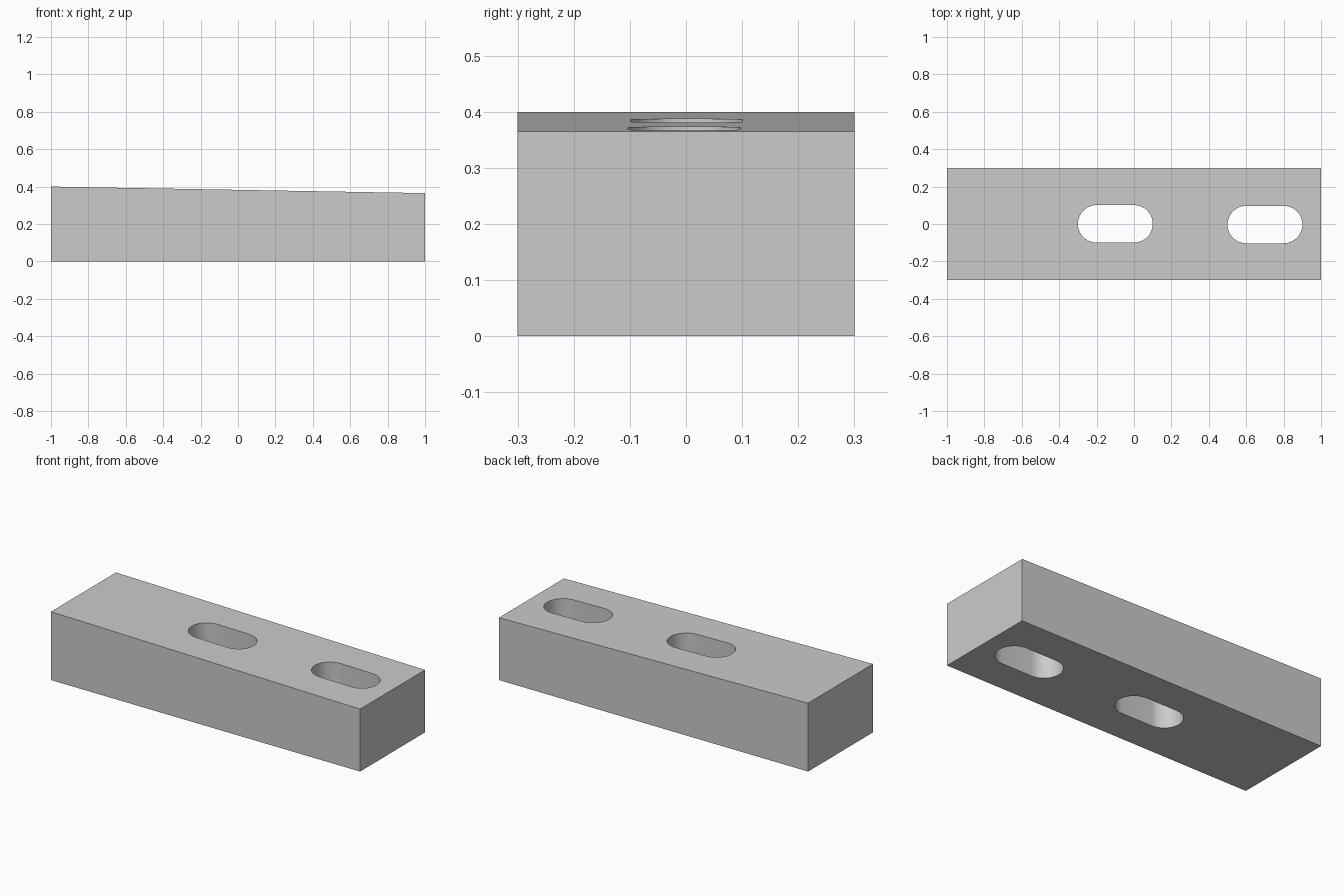
import bpy, bmesh
from math import sin, cos, pi, radians

cube = bpy.data.objects.get("Cube")
if cube:
    bpy.data.objects.remove(cube, do_unlink=True)

grey = bpy.data.materials.new("light grey")
grey.use_nodes = True
grey.diffuse_color = (0.6, 0.6, 0.6, 1)
grey.node_tree.nodes["Principled BSDF"].inputs["Base Color"].default_value = grey.diffuse_color


def prism(name, profile, offset):
    """Extrude a closed profile along an offset vector."""
    bm = bmesh.new()
    face = bm.faces.new([bm.verts.new(p) for p in profile])
    geom = bmesh.ops.extrude_face_region(bm, geom=[face])["geom"]
    verts = [v for v in geom if isinstance(v, bmesh.types.BMVert)]
    bmesh.ops.translate(bm, vec=offset, verts=verts)
    bmesh.ops.recalc_face_normals(bm, faces=bm.faces)
    mesh = bpy.data.meshes.new(name)
    bm.to_mesh(mesh)
    bm.free()
    mesh.materials.append(grey)
    obj = bpy.data.objects.new(name, mesh)
    bpy.context.collection.objects.link(obj)
    return obj


def slot_profile(x, y, radius=0.1, half_straight=0.1, steps=24):
    """Outline of a slot with rounded ends."""
    points = []
    for side, start in ((1, -pi / 2), (-1, pi / 2)):
        for i in range(steps + 1):
            a = start + pi * i / steps
            points.append((x + side * half_straight + radius * cos(a),
                           y + radius * sin(a), -0.1))
    return points


# Block with a gently sloping top
block = prism("tapered_block",
              [(-1, -0.3, 0), (1, -0.3, 0), (1, -0.3, 0.365), (-1, -0.3, 0.4)],
              (0, 0.6, 0))

# Two vertical through slots
for name, x, y in (("middle_slot_cutter", -0.1, 0.001), ("end_slot_cutter", 0.7, -0.003)):
    cutter = prism(name, slot_profile(x, y), (0, 0, 0.7))
    cutter.hide_render = True
    cutter.hide_set(True)
    cut = block.modifiers.new(name, 'BOOLEAN')
    cut.operation = 'DIFFERENCE'
    cut.solver = 'EXACT'
    cut.object = cutter

# Apply the cuts, then smooth only the rounded slot walls
bpy.context.view_layer.objects.active = block
block.select_set(True)
for modifier in list(block.modifiers):
    bpy.ops.object.modifier_apply(modifier=modifier.name)
bpy.ops.object.shade_smooth_by_angle(angle=radians(30))
for cutter in [o for o in bpy.data.objects if o.name.endswith("slot_cutter")]:
    bpy.data.objects.remove(cutter, do_unlink=True)
